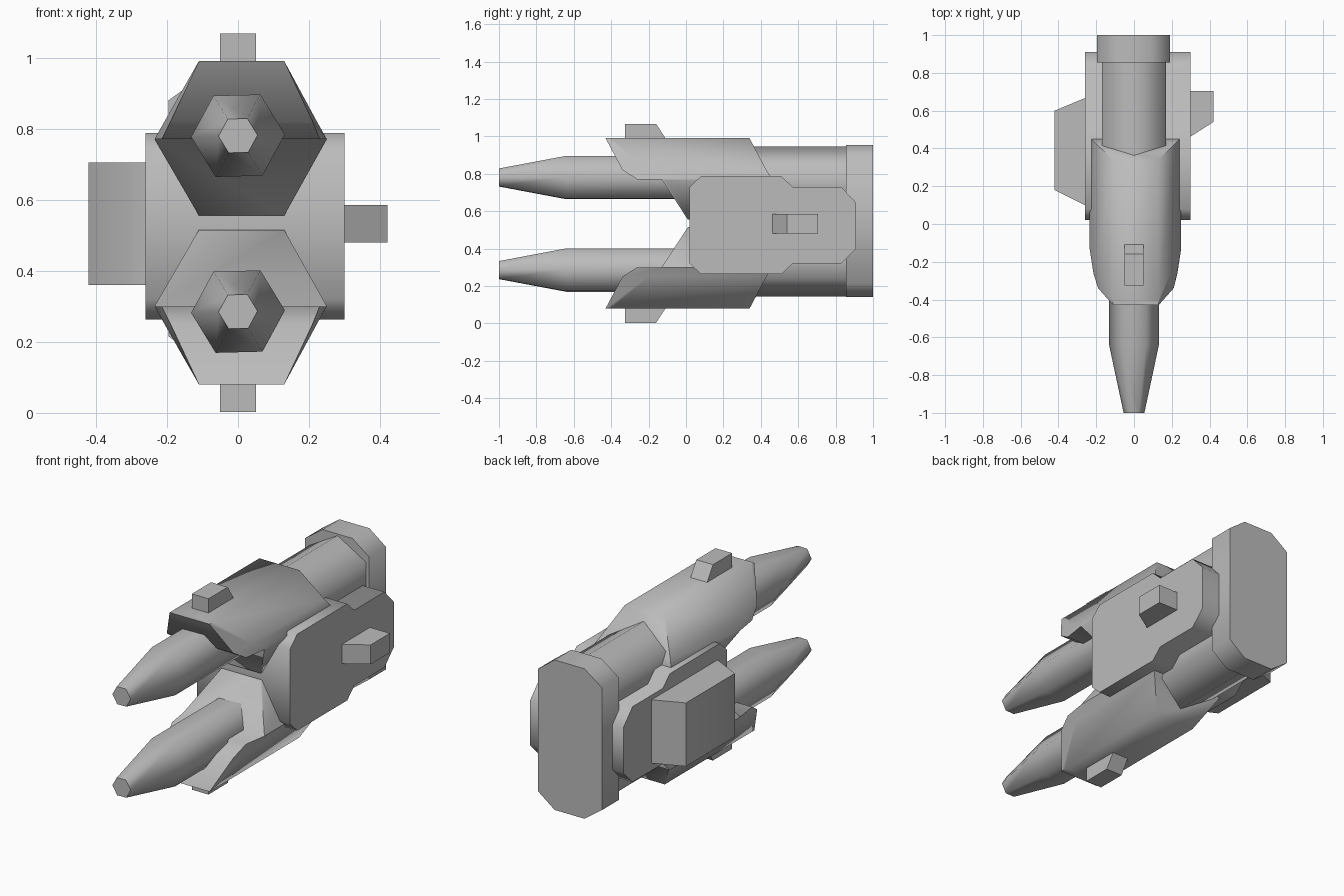
import bpy, bmesh, math

cube = bpy.data.objects.get("Cube")
if cube:
    bpy.data.objects.remove(cube, do_unlink=True)

grey = bpy.data.materials.new("metal grey")
grey.use_nodes = True
grey.diffuse_color = (0.5, 0.5, 0.5, 1)
grey.node_tree.nodes["Principled BSDF"].inputs["Base Color"].default_value = (0.5, 0.5, 0.5, 1)

MID = 0.535  # height of the mirror plane between the twin guns


def loft(name, rings, angle=65):
    """Skin a closed solid over rings that share one vertex count."""
    bm = bmesh.new()
    loops = [[bm.verts.new(p) for p in ring] for ring in rings]
    n = len(loops[0])
    for a, b in zip(loops, loops[1:]):
        for i in range(n):
            j = (i + 1) % n
            bm.faces.new((a[i], a[j], b[j], b[i]))
    bm.faces.new(loops[0])
    bm.faces.new(loops[-1])
    bmesh.ops.remove_doubles(bm, verts=bm.verts, dist=0.0005)
    bmesh.ops.recalc_face_normals(bm, faces=bm.faces)
    mesh = bpy.data.meshes.new(name)
    bm.to_mesh(mesh)
    bm.free()
    mesh.materials.append(grey)
    ob = bpy.data.objects.new(name, mesh)
    bpy.context.collection.objects.link(ob)
    bpy.ops.object.select_all(action="DESELECT")
    ob.select_set(True)
    bpy.context.view_layer.objects.active = ob
    bpy.ops.object.shade_smooth_by_angle(angle=math.radians(angle))
    return ob


def hexagon(x, y, z, r, turn):
    return [(x + r * math.cos(turn + i * math.pi / 3), y,
             z + r * math.sin(turn + i * math.pi / 3)) for i in range(6)]


def tube(name, z, stations, turn=0.0):
    loft(name, [hexagon(0, y, z, r, turn) for y, r in stations], 70)


def rect_xz(y, x0, x1, z0, z1):
    return [(x0, y, z0), (x1, y, z0), (x1, y, z1), (x0, y, z1)]


def rect_yz(x, y0, y1, z0, z1):
    return [(x, y0, z0), (x, y1, z0), (x, y1, z1), (x, y0, z1)]


# Shell levels: height, front x pair, full x pair, front y, shoulder y, rear y
SHELL = [
    (0.99, -0.11, 0.13, -0.11, 0.13, -0.43, -0.40, 0.34),
    (0.82, -0.19, 0.21, -0.207, 0.222, -0.34, -0.20, 0.43),
    (0.77, -0.215, 0.23, -0.235, 0.25, -0.26, -0.13, 0.46),
    (0.77, -0.235, 0.25, -0.235, 0.25, -0.13, -0.12, 0.46),
    (0.555, -0.11, 0.13, -0.11, 0.13, 0.01, 0.02, 0.34),
]

for side, s, barrel_z, rear_z in (("upper", 1, 0.78, 0.75), ("lower", -1, 0.285, 0.341)):
    # Hooded armour shell around each gun
    rings = []
    for z, xa, xb, xl, xr, yf, ys, yb in SHELL:
        h = MID + s * (z - MID)
        rings.append([(xa, yf, h), (xb, yf, h), (xr, ys, h),
                      (xr, yb, h), (xl, yb, h), (xl, ys, h)])
    loft(side + "_shell", rings)

    # Tapered barrel and the tube behind the shell
    tube(side + "_barrel", barrel_z,
         [(-1, 0.055), (-0.64, 0.132), (0.1, 0.132)], math.radians(1.5))
    tube(side + "_rear_tube", rear_z, [(0.2, 0.196), (0.9, 0.196)], math.pi / 2)

    # Sight block on the outside of the shell
    base, tip = MID + s * 0.44, MID + s * 0.532
    loft(side + "_sight", [
        [(-0.05, -0.325, base), (0.05, -0.325, base), (0.05, -0.10, base), (-0.05, -0.10, base)],
        [(-0.05, -0.325, tip), (0.05, -0.325, tip), (0.05, -0.16, tip), (-0.05, -0.16, tip)],
    ], 40)

# Central housing, a stepped side outline run across the width
outline = [(0.02, 0.73), (0.08, 0.787), (0.51, 0.787), (0.57, 0.73), (0.83, 0.73), (0.91, 0.645),
           (0.91, 0.40), (0.83, 0.32), (0.57, 0.32), (0.51, 0.263), (0.08, 0.263), (0.02, 0.32)]
loft("central_housing", [[(x, y, z) for y, z in outline] for x in (-0.26, 0.30)])

# Chamfered back plate
plate = [(-0.195, 0.215), (-0.09, 0.14), (0.09, 0.14), (0.19, 0.215),
         (0.19, 0.88), (0.09, 0.955), (-0.09, 0.955), (-0.195, 0.88)]
loft("back_plate", [[(x, y, z) for x, z in plate] for y in (0.855, 1.0)])

# Side fittings
loft("left_handle", [rect_yz(0.28, 0.45, 0.705, 0.48, 0.585),
                     rect_yz(0.42, 0.54, 0.705, 0.48, 0.585)], 40)
loft("right_box", [rect_yz(-0.24, 0.09, 0.675, 0.36, 0.705),
                   rect_yz(-0.42, 0.18, 0.60, 0.36, 0.705)])
